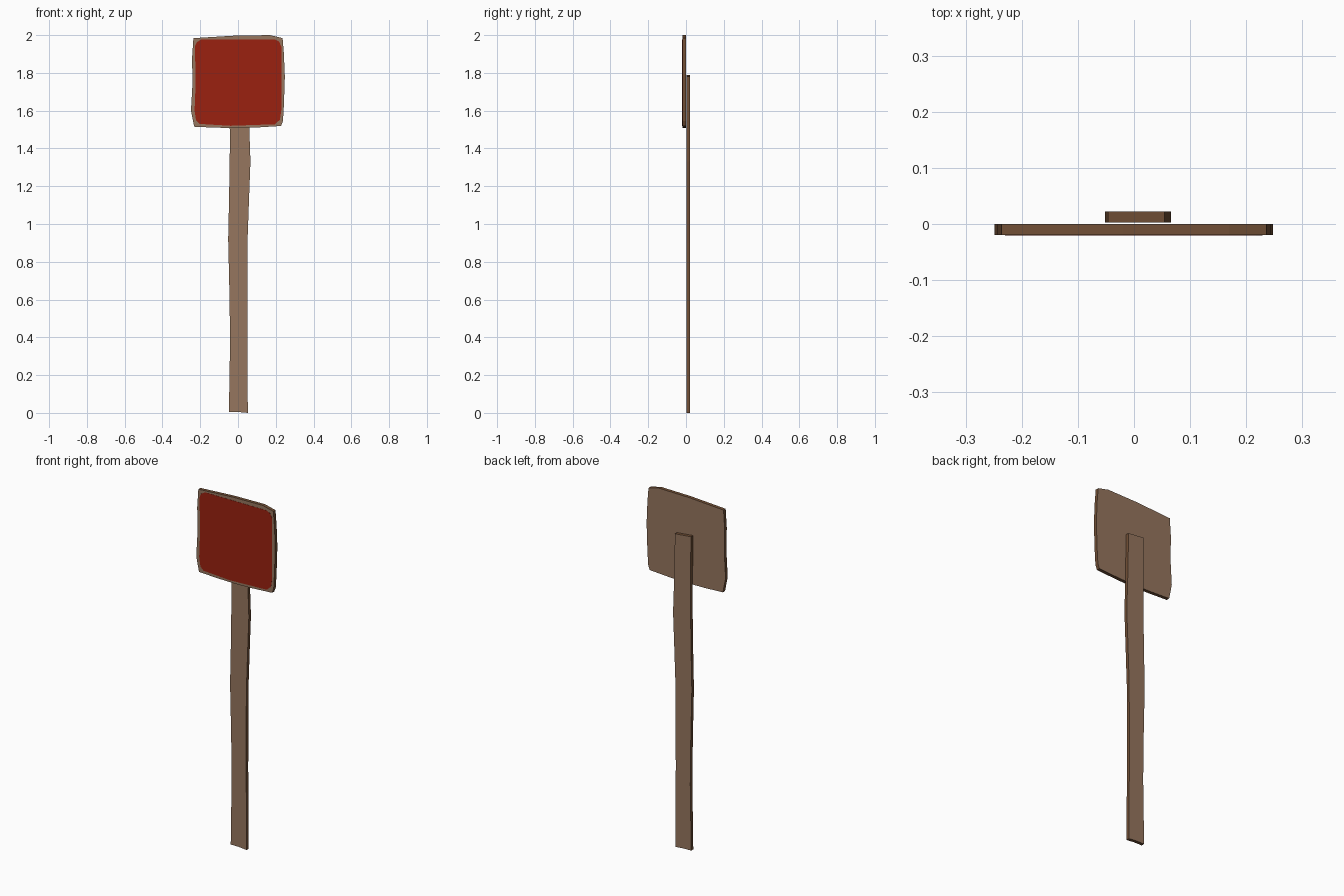
import bpy, bmesh

if "Cube" in bpy.data.objects:
    bpy.data.objects.remove(bpy.data.objects["Cube"])


def material(name, rgb):
    m = bpy.data.materials.new(name)
    m.diffuse_color = (*rgb, 1)
    m.use_nodes = True
    m.node_tree.nodes["Principled BSDF"].inputs["Base Color"].default_value = m.diffuse_color
    return m


wood_face = material("light wood", (0.305, 0.181, 0.112))
wood_edge = material("dark wood edge", (0.165, 0.078, 0.036))
red_paint = material("red paint", (0.328, 0.015, 0.005))


def plank(name, outline, y_front, y_back, face_mat, edge_mat):
    """Extrude an x-z outline along y; broad faces and edges get their own colour."""
    bm = bmesh.new()
    face = bm.faces.new([bm.verts.new((x, y_front, z)) for x, z in outline])
    ext = bmesh.ops.extrude_face_region(bm, geom=[face], use_keep_orig=True)
    moved = [g for g in ext["geom"] if isinstance(g, bmesh.types.BMVert)]
    bmesh.ops.translate(bm, verts=moved, vec=(0, y_back - y_front, 0))
    bmesh.ops.recalc_face_normals(bm, faces=bm.faces)
    for f in bm.faces:
        f.material_index = 0 if abs(f.normal.y) > 0.9 else 1
    mesh = bpy.data.meshes.new(name)
    bm.to_mesh(mesh)
    bm.free()
    mesh.materials.append(face_mat)
    mesh.materials.append(edge_mat)
    ob = bpy.data.objects.new(name, mesh)
    bpy.context.collection.objects.link(ob)
    return ob


# Slightly crooked post, standing behind the board
post = [(-0.048, 0.005), (0.0, 0.005), (0.052, 0.0), (0.049, 0.45), (0.050, 0.90),
        (0.059, 1.15), (0.066, 1.33), (0.060, 1.50), (0.054, 1.78),
        (-0.046, 1.79), (-0.043, 1.42), (-0.047, 1.15), (-0.052, 0.92),
        (-0.045, 0.62), (-0.042, 0.38)]
plank("post", post, 0.003, 0.022, wood_face, wood_edge)

# Sign board with worn corners
board = [(-0.232, 1.515), (-0.12, 1.510), (0.0, 1.508), (0.10, 1.511), (0.228, 1.519),
         (0.238, 1.545), (0.243, 1.63), (0.248, 1.78), (0.243, 1.90), (0.236, 1.984),
         (0.17, 2.0), (-0.02, 1.997), (-0.236, 1.984), (-0.243, 1.88),
         (-0.241, 1.74), (-0.249, 1.60)]
plank("sign_board", board, -0.0195, 0.0, wood_face, wood_edge)

# Red painted panel on the front
panel = [(-0.222, 1.548), (-0.203, 1.530), (-0.04, 1.520), (0.195, 1.528),
         (0.222, 1.552), (0.229, 1.60), (0.229, 1.94), (0.217, 1.966), (0.195, 1.978),
         (-0.192, 1.978), (-0.218, 1.963), (-0.228, 1.94), (-0.224, 1.75), (-0.230, 1.60)]
plank("painted_panel", panel, -0.0205, -0.0195, red_paint, red_paint)
